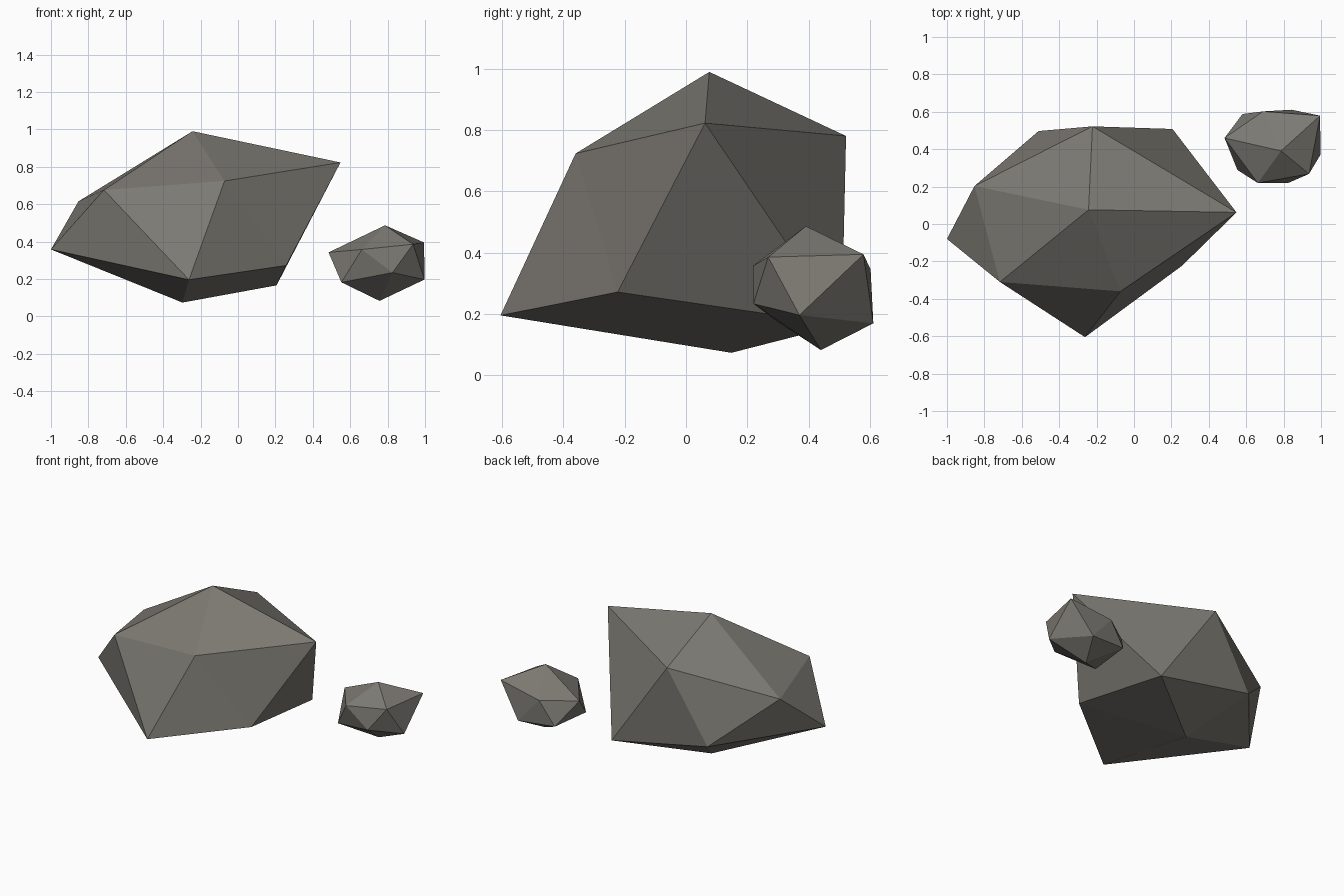
import bpy
import bmesh

if "Cube" in bpy.data.objects:
    bpy.data.objects.remove(bpy.data.objects["Cube"])

stone = bpy.data.materials.new("warm_grey_stone")
stone.diffuse_color = (0.2, 0.19, 0.168, 1.0)
stone.use_nodes = True
stone.node_tree.nodes["Principled BSDF"].inputs["Base Color"].default_value = stone.diffuse_color


def rock(name, top, upper, lower, bottom):
    """Twenty-sided faceted rock: two poles and two staggered rings of five."""
    bm = bmesh.new()
    t, b = bm.verts.new(top), bm.verts.new(bottom)
    up = [bm.verts.new(p) for p in upper]
    lo = [bm.verts.new(p) for p in lower]
    n = len(up)
    for i in range(n):
        j = (i + 1) % n
        bm.faces.new((t, up[i], up[j]))         # cap
        bm.faces.new((up[i], lo[i], up[j]))     # side, pointing down
        bm.faces.new((up[j], lo[i], lo[j]))     # side, pointing up
        bm.faces.new((b, lo[j], lo[i]))         # underside
    bmesh.ops.recalc_face_normals(bm, faces=bm.faces)
    mesh = bpy.data.meshes.new(name)
    bm.to_mesh(mesh)
    bm.free()
    mesh.materials.append(stone)
    obj = bpy.data.objects.new(name, mesh)
    bpy.context.collection.objects.link(obj)
    return obj


# Large boulder
rock("large_rock",
     top=(-0.243, 0.076, 0.99),
     upper=[(0.548, 0.062, 0.823), (-0.222, 0.522, 0.781), (-0.853, 0.203, 0.615),
            (-0.717, -0.31, 0.676), (-0.072, -0.36, 0.724)],
     lower=[(0.206, 0.508, 0.166), (-0.51, 0.497, 0.309), (-1.0, -0.08, 0.358),
            (-0.262, -0.605, 0.196), (0.257, -0.223, 0.272)],
     bottom=(-0.297, 0.148, 0.074))

# Small stone beside it
rock("small_rock",
     top=(0.786, 0.391, 0.487),
     upper=[(0.484, 0.46, 0.342), (0.662, 0.219, 0.358), (0.936, 0.268, 0.386),
            (0.995, 0.579, 0.395), (0.69, 0.602, 0.346)],
     lower=[(0.553, 0.289, 0.182), (0.826, 0.22, 0.234), (0.997, 0.37, 0.197),
            (0.842, 0.611, 0.17), (0.58, 0.588, 0.19)],
     bottom=(0.757, 0.44, 0.083))
